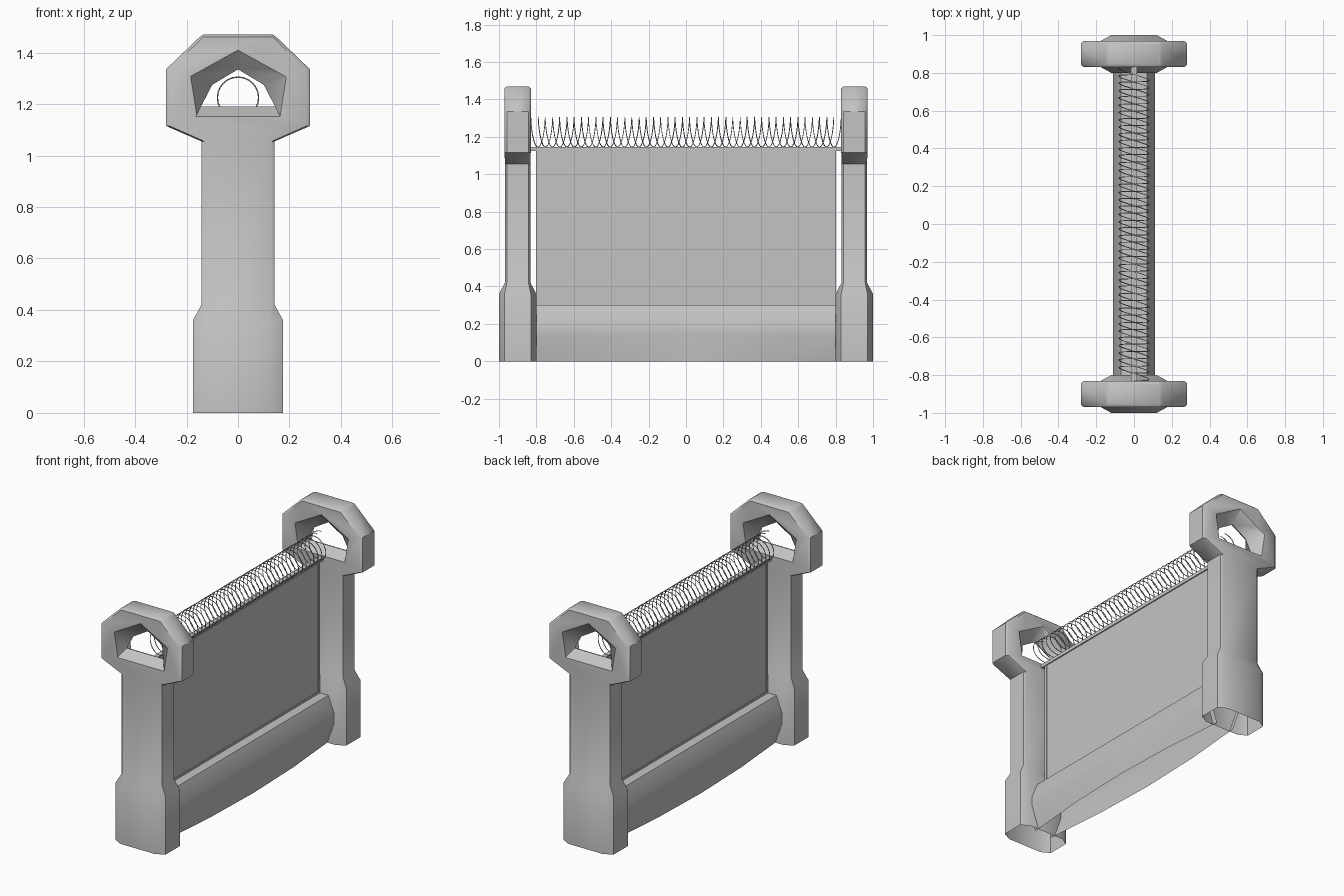
import bpy, bmesh, math
from mathutils import Vector

if "Cube" in bpy.data.objects:
    bpy.data.objects.remove(bpy.data.objects["Cube"], do_unlink=True)


def material(name, rgb):
    mat = bpy.data.materials.new(name)
    mat.use_nodes = True
    mat.diffuse_color = (*rgb, 1)
    mat.node_tree.nodes["Principled BSDF"].inputs["Base Color"].default_value = (*rgb, 1)
    return mat


GREY = material("plain grey", (0.55, 0.55, 0.55))


def add_object(name, data):
    obj = bpy.data.objects.new(name, data)
    bpy.context.collection.objects.link(obj)
    data.materials.append(GREY)
    return obj


def smooth(obj, angle=40):
    bpy.ops.object.select_all(action='DESELECT')
    obj.select_set(True)
    bpy.context.view_layer.objects.active = obj
    bpy.ops.object.shade_smooth_by_angle(angle=math.radians(angle))


def loft(name, rings, closed=True):
    """Skin a list of equal-sized point rings; closed rings also get end caps."""
    bm = bmesh.new()
    loops = [[bm.verts.new(p) for p in ring] for ring in rings]
    count = len(rings[0])
    for low, high in zip(loops, loops[1:]):
        for i in range(count if closed else count - 1):
            j = (i + 1) % count
            bm.faces.new((low[i], low[j], high[j], high[i]))
    if closed:
        bm.faces.new(loops[0][::-1])
        bm.faces.new(loops[-1])
    bmesh.ops.recalc_face_normals(bm, faces=bm.faces)
    mesh = bpy.data.meshes.new(name)
    bm.to_mesh(mesh)
    bm.free()
    return add_object(name, mesh)


def box(name, size, centre):
    bm = bmesh.new()
    bmesh.ops.create_cube(bm, size=1)
    bmesh.ops.scale(bm, vec=Vector(size), verts=bm.verts)
    bmesh.ops.translate(bm, vec=Vector(centre), verts=bm.verts)
    mesh = bpy.data.meshes.new(name)
    bm.to_mesh(mesh)
    bm.free()
    return add_object(name, mesh)


# Posts: chamfered sections stacked from the foot to the eight-sided head
POST_Y = 0.9


def section(z, hx, hy, cx, cy):
    quarter = [(hx, hy - cy), (hx - cx, hy)]
    half = quarter + [(-x, y) for x, y in reversed(quarter)]
    ring = half + [(-x, -y) for x, y in half]
    return [(x, y - POST_Y, z) for x, y in ring]


post = loft("front_post", [
    section(0, .175, .1, .055, .03),
    section(.36, .175, .1, .055, .03),
    section(.42, .142, .068, .012, .01),
    section(1.055, .142, .068, .012, .01),
    section(1.115, .28, .07, .015, .012),
    section(1.335, .28, .07, .015, .012),
    section(1.46, .15, .07, .015, .012),
    section(1.47, .135, .058, .012, .01)])

# Eye of the head: an opening that widens towards both faces
throat = [(-.145, 1.19), (-.1, 1.275), (0, 1.335), (.1, 1.275), (.145, 1.19)]
mouth = [(-.165, 1.15), (-.19, 1.31), (0, 1.415), (.19, 1.31), (.165, 1.15)]
cutter = loft("eye_cutter", [[(x, y - POST_Y, z) for x, z in shape]
                             for y, shape in ((-.075, mouth), (0, throat), (.075, mouth))])
cutter.hide_render = True
cut = post.modifiers.new("eye", 'BOOLEAN')
cut.operation = 'DIFFERENCE'
cut.solver = 'EXACT'
cut.object = cutter
bpy.context.view_layer.update()
evaluated = post.evaluated_get(bpy.context.evaluated_depsgraph_get())
post_mesh = bpy.data.meshes.new_from_object(evaluated)
post.modifiers.clear()
post.data = post_mesh
bpy.data.objects.remove(cutter, do_unlink=True)

# Open underside of the post
bm = bmesh.new()
bm.from_mesh(post_mesh)
under = [f for f in bm.faces if f.calc_center_median().z < .001]
bmesh.ops.delete(bm, geom=under, context='FACES_ONLY')
bm.to_mesh(post_mesh)
bm.free()
smooth(post, 45)
back = post.copy()
back.name = "back_post"
back.rotation_euler.z = math.pi
bpy.context.collection.objects.link(back)

# Base beam: sloped shoulders, with a skirt that tucks in towards the posts
rings = []
for y, foot in ((-.83, .06), (-.42, .095), (0, .108), (.42, .095), (.83, .06)):
    side = [(foot, 0), (.11, .14), (.11, .2), (.07, .3)]
    outline = side + [(-x, z) for x, z in reversed(side)]
    rings.append([(x, y, z) for x, z in outline])
smooth(loft("base_beam", rings, closed=False), 35)

# Panel and its slim frame
box("panel", (.016, 1.57, .83), (0, 0, .715))
box("frame_sill", (.024, 1.6, .016), (0, 0, .304))
box("top_rail", (.03, 1.67, .022), (0, 0, 1.135))
for name, side in (("front_frame_bar", -1), ("back_frame_bar", 1)):
    box(name, (.024, .018, .83), (0, side * .793, .715))


# Wire coils along the top, leaning so that the loops bunch together above
def coil(name, start, turns=21, steps=24, radius=.08):
    pitch = 1.62 / turns
    data = bpy.data.curves.new(name, 'CURVE')
    data.dimensions = '3D'
    data.bevel_depth = .0025
    data.bevel_resolution = 0
    spline = data.splines.new('POLY')
    spline.points.add(turns * steps)
    for i, point in enumerate(spline.points):
        t = math.tau * i / steps
        y = start + pitch * (t - math.sin(t)) / math.tau
        point.co = (radius * math.sin(t), y, 1.225 + radius * math.cos(t), 1)
    obj = add_object(name, data)
    bpy.ops.object.select_all(action='DESELECT')
    obj.select_set(True)
    bpy.context.view_layer.objects.active = obj
    bpy.ops.object.convert(target='MESH')


coil("wire_coil_a", -.83)
coil("wire_coil_b", -.79)
